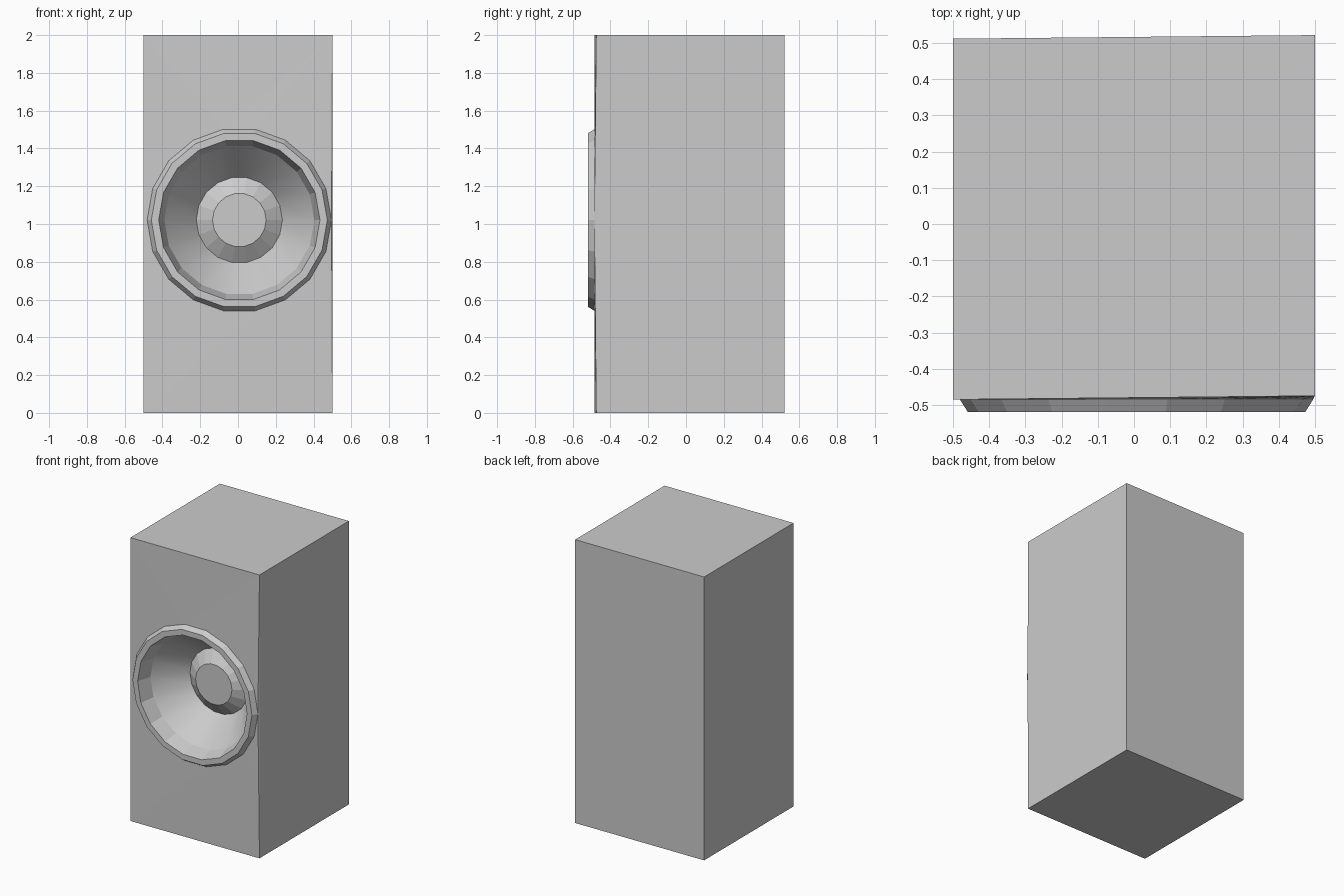
import bpy, bmesh, math

if "Cube" in bpy.data.objects:
    bpy.data.objects.remove(bpy.data.objects["Cube"])

SIDES = 18
CX, CZ = 0.007, 1.021


def ring(bm, r, y):
    step = 2 * math.pi / SIDES
    return [bm.verts.new((CX + r * math.cos(i * step), y, CZ + r * math.sin(i * step)))
            for i in range(SIDES)]


def finish(bm, name):
    mesh = bpy.data.meshes.new(name)
    bm.to_mesh(mesh)
    bm.free()
    obj = bpy.data.objects.new(name, mesh)
    bpy.context.collection.objects.link(obj)
    return obj


# Cabinet: slightly skewed box whose front opens around the speaker ring
bm = bmesh.new()
outline = [(0.5, 2), (-0.5, 2), (-0.5, 0), (0.5, 0)]
front = [bm.verts.new((x, -0.48 + x * 0.01, z)) for x, z in outline]
back = [bm.verts.new((x, 0.517 + x * 0.01, z)) for x, z in outline]
for i in range(4):
    j = (i + 1) % 4
    bm.faces.new((front[i], front[j], back[j], back[i]))
bm.faces.new(back)
hole = ring(bm, 0.488, -0.485)
for i in range(SIDES):
    j = (i + 1) % SIDES
    a, b = (front[k * 360 // SIDES // 90] for k in (i, j))
    bm.faces.new((hole[i], a, hole[j]))
    if a is not b:
        bm.faces.new((a, b, hole[j]))
bmesh.ops.recalc_face_normals(bm, faces=bm.faces)
# The opening is filled by the driver, so orient everything away from the middle
if sum(f.normal.dot(f.calc_center_median() - front[0].co.lerp(back[2].co, 0.5)) for f in bm.faces) < 0:
    bmesh.ops.reverse_faces(bm, faces=bm.faces)
finish(bm, "cabinet")

# Driver: surround, inner wall, recessed cone and raised dust cap
bm = bmesh.new()
profile = [(0.488, -0.485), (0.466, -0.52), (0.427, -0.52),
           (0.397, -0.42), (0.228, -0.22), (0.142, -0.28)]
loops = [ring(bm, r, y) for r, y in profile]
for n, (outer, inner) in enumerate(zip(loops, loops[1:])):
    for i in range(SIDES):
        j = (i + 1) % SIDES
        face = bm.faces.new((outer[i], outer[j], inner[j], inner[i]))
        face.smooth = n == 3
bm.faces.new(loops[-1])
for e in bm.edges:
    if any(not f.smooth for f in e.link_faces):
        e.smooth = False
bm.normal_update()
finish(bm, "speaker_driver")
